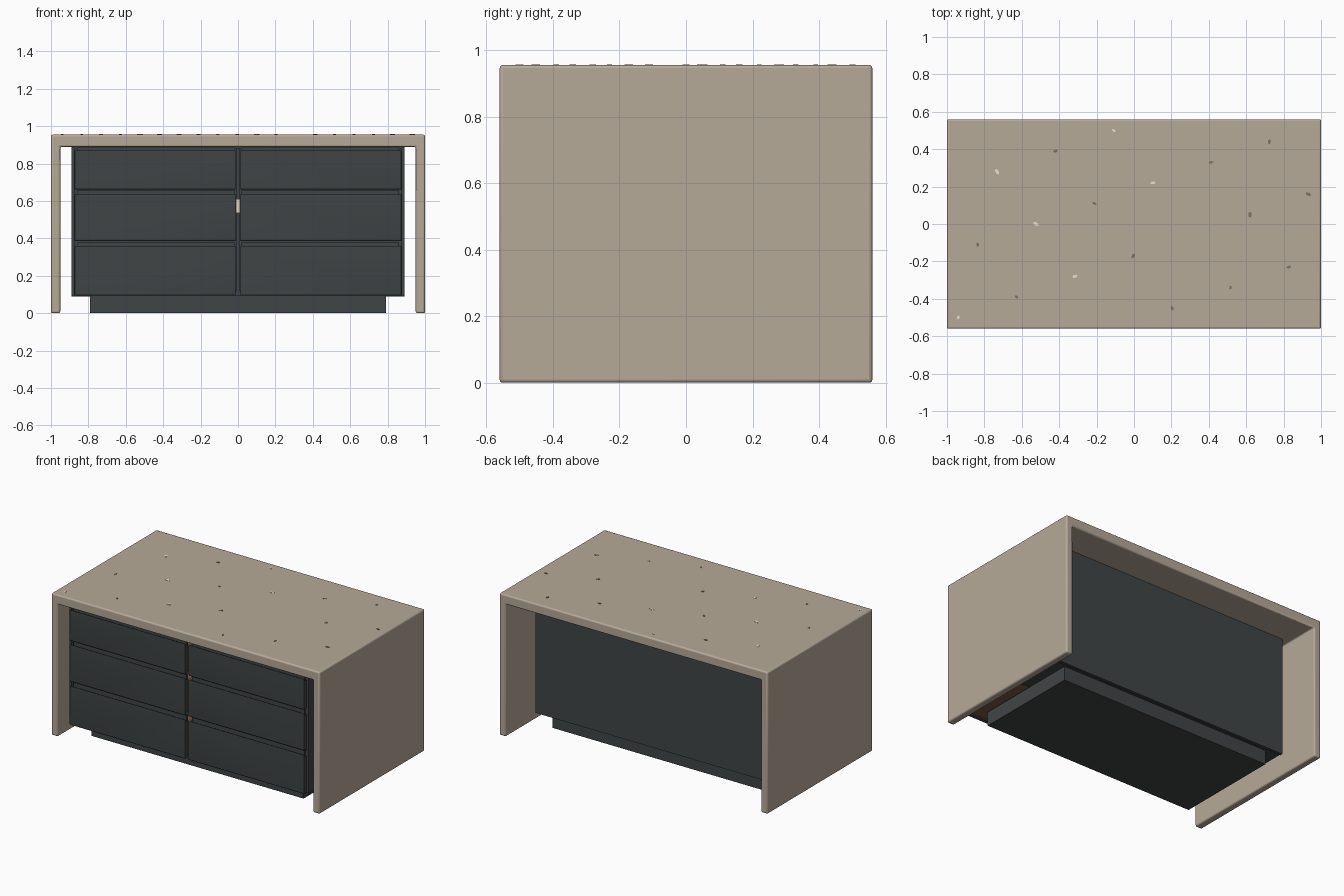
import bpy, bmesh, math, random

if "Cube" in bpy.data.objects:
    bpy.data.objects.remove(bpy.data.objects["Cube"])

random.seed(4)


def material(name, rgb):
    m = bpy.data.materials.new(name)
    m.diffuse_color = (*rgb, 1)
    m.use_nodes = True
    m.node_tree.nodes["Principled BSDF"].inputs["Base Color"].default_value = m.diffuse_color
    return m


STONE = material("stone", (0.47, 0.40, 0.315))
DARK = material("dark_lacquer", (0.052, 0.060, 0.062))
WOOD = material("drawer_wood", (0.19, 0.10, 0.055))
CHIP_DARK = material("dark_chip", (0.20, 0.16, 0.12))
CHIP_PALE = material("pale_chip", (0.80, 0.74, 0.62))


def finish(bm, name, mat, bevel=0, segments=2):
    bmesh.ops.recalc_face_normals(bm, faces=bm.faces)
    me = bpy.data.meshes.new(name)
    bm.to_mesh(me)
    bm.free()
    ob = bpy.data.objects.new(name, me)
    bpy.context.collection.objects.link(ob)
    me.materials.append(mat)
    if bevel:
        mod = ob.modifiers.new("soft_edges", 'BEVEL')
        mod.width, mod.segments = bevel, segments
        bpy.context.view_layer.objects.active = ob
        ob.select_set(True)
        bpy.ops.object.shade_smooth_by_angle(angle=math.radians(40))
        ob.select_set(False)
    return ob


def prism(name, points, vec, mat, bevel=0, segments=2):
    """Extrude a closed 3D outline along a vector."""
    bm = bmesh.new()
    face = bm.faces.new([bm.verts.new(p) for p in points])
    out = bmesh.ops.extrude_face_region(bm, geom=[face])
    verts = [v for v in out["geom"] if isinstance(v, bmesh.types.BMVert)]
    bmesh.ops.translate(bm, vec=vec, verts=verts)
    return finish(bm, name, mat, bevel, segments)


def box(name, x, y, z, mat, bevel=0):
    outline = [(x[0], y[0], z[0]), (x[1], y[0], z[0]), (x[1], y[1], z[0]), (x[0], y[1], z[0])]
    return prism(name, outline, (0, 0, z[1] - z[0]), mat, bevel)


# Waterfall stone shell: one inverted U extruded front to back
u = [(-1, 0), (-1, .955), (1, .955), (1, 0), (.95, 0), (.95, .89), (-.95, .89), (-.95, 0)]
prism("stone_shell", [(x, -.56, z) for x, z in u], (0, 1.12, 0), STONE, .01, 3)

# Stone chips scattered on the top, following an even stepping pattern
pale = {0, 2, 4, 6, 8, 10}
for i in range(18 + 1):
    if i == 12:
        continue
    x = -.94 + .104 * i
    y = (-.5 + .39 * i + .53) % 1.06 - .53
    turn, r = random.uniform(0, 6.28), random.uniform(.012, .018)
    outline = []
    for k in range(6):
        a = k * math.tau / 6
        px, py = r * math.cos(a) * random.uniform(.8, 1.1), r * .55 * math.sin(a)
        outline.append((x + px * math.cos(turn) - py * math.sin(turn),
                        y + px * math.sin(turn) + py * math.cos(turn), .954))
    prism("stone_chip", outline, (0, 0, .003), CHIP_PALE if i in pale else CHIP_DARK)

# Carcass panels and recessed plinth
for s in (-1, 1):
    box("carcass_side", sorted((s * .875, s * .89)), (-.52, .31), (.095, .89), DARK)
box("carcass_back", (-.89, .89), (.31, .33), (.09, .892), DARK)
box("carcass_top", (-.875, .875), (-.515, .31), (.878, .89), DARK)
box("carcass_floor", (-.875, .875), (-.04, .31), (.095, .115), DARK)
box("carcass_divider", (-.012, .012), (-.04, .31), (.115, .878), DARK)
box("plinth", (-.79, .79), (-.43, .29), (0, .095), DARK)
box("divider_light_strip", (-.012, .012), (-.06, -.04), (.535, .61), CHIP_PALE)

# Drawers: fronts with sloped finger pull along the top, wooden boxes behind
rows = [(.095, .365), (.387, .643), (.662, .876)]
for s in (-1, 1):
    for z0, z1 in rows:
        profile = [(-.545, z0 + .006), (-.54, z0), (-.515, z0), (-.515, z1 - .025),
                   (-.53, z1 - .018), (-.545, z1 - .004)]
        prism("drawer_front", [(s * .013, y, z) for y, z in profile],
              (s * .86, 0, 0), DARK, .002)
        # recessed pull rail in the gap above the front
        box("pull_rail", sorted((s * .02, s * .86)), (-.52, -.505), (z1 - .03, z1 + .012), DARK)
        x0, x1 = sorted((s * .018, s * .865))
        top = z1 - .04
        box("drawer_bottom", (x0, x1), (-.515, -.04), (z0 + .01, z0 + .022), WOOD)
        box("drawer_back", (x0, x1), (-.055, -.04), (z0 + .022, top), WOOD)
        for a in (x0, x1 - .015):
            box("drawer_side", (a, a + .015), (-.515, -.055), (z0 + .022, top), WOOD)
